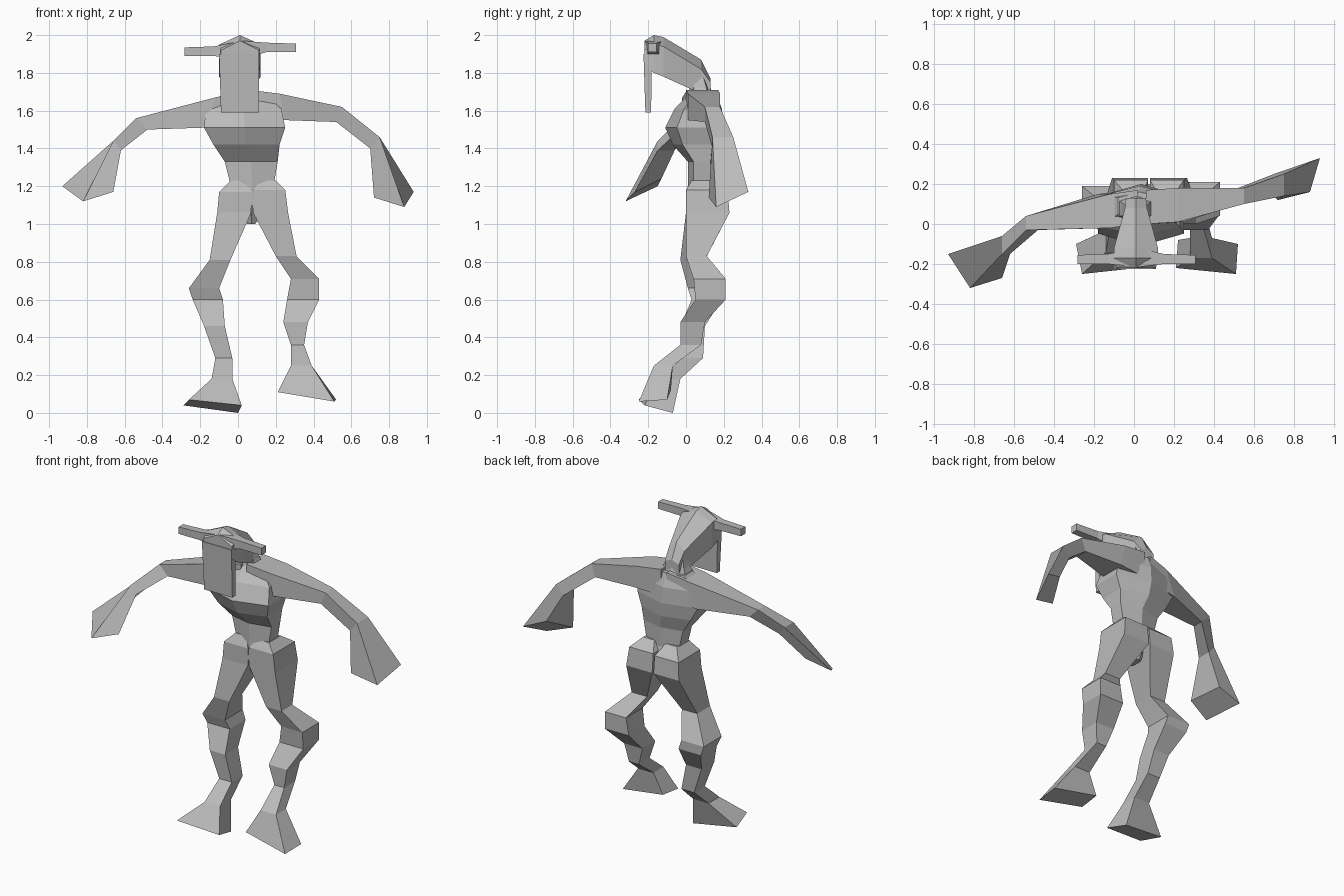
import bpy
import bmesh

cube = bpy.data.objects.get("Cube")
if cube:
    bpy.data.objects.remove(cube, do_unlink=True)

grey = bpy.data.materials.new("stone grey")
grey.use_nodes = True
COLOUR = (0.5, 0.5, 0.5, 1)
grey.diffuse_color = COLOUR
grey.node_tree.nodes["Principled BSDF"].inputs["Base Color"].default_value = COLOUR


def loft(name, rings):
    """Skin a closed, flat-shaded tube through matching rings of points."""
    bm = bmesh.new()
    loops = [[bm.verts.new(point) for point in ring] for ring in rings]
    count = len(loops[0])
    for lower, upper in zip(loops, loops[1:]):
        for i in range(count):
            j = (i + 1) % count
            bm.faces.new((lower[i], lower[j], upper[j], upper[i]))
    bm.faces.new(loops[0])
    bm.faces.new(loops[-1])
    bmesh.ops.recalc_face_normals(bm, faces=bm.faces)
    mesh = bpy.data.meshes.new(name)
    bm.to_mesh(mesh)
    bm.free()
    mesh.materials.append(grey)
    obj = bpy.data.objects.new(name, mesh)
    bpy.context.collection.objects.link(obj)
    return obj


def level_ring(z, left, right, front, back):
    """Four-sided horizontal section, used for legs and plates."""
    return [(left, front, z), (right, front, z), (right, back, z), (left, back, z)]


def body_ring(z, left, right, front, back):
    """Six-sided horizontal section with a centre ridge front and back."""
    middle = (left + right) / 2
    inset = (back - front) * 0.2
    near, far = front + inset, back - inset
    return [(middle, front, z), (right, near, z), (right, far, z),
            (middle, back, z), (left, far, z), (left, near, z)]


def arm_ring(low, high, front, back):
    """Four-sided section across an arm; low and high are (x, z)."""
    return [(low[0], front, low[1]), (low[0], back, low[1]),
            (high[0], back, high[1]), (high[0], front, high[1])]


def head_ring(y, half, low, side, ridge, middle=0.01):
    """Five-sided section across the head with a ridge on top."""
    return [(middle - half, y, low), (middle + half, y, low),
            (middle + half, y, side), (middle, y, ridge), (middle - half, y, side)]


# Torso, from the crotch to the base of the neck
loft("torso", [
    body_ring(z=1.0, left=0.05, right=0.09, front=0.04, back=0.13),
    body_ring(z=1.1, left=-0.04, right=0.19, front=0.0, back=0.2),
    body_ring(z=1.21, left=-0.04, right=0.19, front=0.01, back=0.16),
    body_ring(z=1.33, left=-0.07, right=0.21, front=0.01, back=0.16),
    body_ring(z=1.42, left=-0.13, right=0.22, front=-0.07, back=0.19),
    body_ring(z=1.51, left=-0.18, right=0.25, front=-0.11, back=0.2),
    body_ring(z=1.61, left=-0.17, right=0.23, front=-0.06, back=0.19),
    body_ring(z=1.69, left=-0.08, right=0.14, front=0.02, back=0.16),
])

# Neck
loft("neck", [
    body_ring(z=1.63, left=-0.1, right=0.12, front=0.0, back=0.16),
    body_ring(z=1.72, left=-0.06, right=0.08, front=0.02, back=0.13),
    body_ring(z=1.79, left=-0.04, right=0.06, front=0.0, back=0.11),
])

# Head, with the long flat face plate and the side horns
loft("head", [
    head_ring(y=-0.22, half=0.1, low=1.84, side=1.92, ridge=1.97),
    head_ring(y=-0.17, half=0.11, low=1.8, side=1.95, ridge=2.0),
    head_ring(y=-0.12, half=0.11, low=1.78, side=1.94, ridge=1.99),
    head_ring(y=0.08, half=0.055, low=1.69, side=1.82, ridge=1.87),
    head_ring(y=0.13, half=0.05, low=1.7, side=1.75, ridge=1.77),
])
loft("face_plate", [
    level_ring(z=1.59, left=-0.09, right=0.11, front=-0.215, back=-0.185),
    level_ring(z=1.9, left=-0.1, right=0.11, front=-0.225, back=-0.18),
])
for name, side, lift in (("right_horn", -1, 0), ("left_horn", 1, 0.02)):
    root, bend, tip = 0.02, side * 0.14 + 0.01, side * 0.295 + 0.012
    loft(name, [
        arm_ring((root, 1.87), (root, 1.97), front=-0.215, back=-0.12),
        arm_ring((bend, 1.89 + lift), (bend, 1.94 + lift), front=-0.2, back=-0.15),
        arm_ring((tip, 1.89 + lift), (tip, 1.935 + lift), front=-0.2, back=-0.155),
    ])

# Arms, each flaring into a wide mitten-like hand
loft("left_arm", [
    arm_ring((0.06, 1.54), (0.06, 1.71), front=0.0, back=0.17),
    arm_ring((0.25, 1.55), (0.22, 1.69), front=0.01, back=0.18),
    arm_ring((0.52, 1.54), (0.55, 1.62), front=0.1, back=0.18),
    arm_ring((0.7, 1.4), (0.75, 1.46), front=0.14, back=0.25),
    [(0.72, 0.12, 1.14), (0.8, 0.28, 1.22), (0.93, 0.33, 1.17), (0.88, 0.16, 1.09)],
])
loft("right_arm", [
    arm_ring((0.02, 1.53), (0.02, 1.7), front=0.0, back=0.17),
    arm_ring((-0.18, 1.51), (-0.12, 1.67), front=-0.02, back=0.15),
    arm_ring((-0.48, 1.5), (-0.54, 1.56), front=-0.03, back=0.04),
    arm_ring((-0.62, 1.39), (-0.66, 1.44), front=-0.15, back=-0.06),
    [(-0.66, -0.27, 1.17), (-0.76, -0.13, 1.24), (-0.93, -0.15, 1.2), (-0.82, -0.32, 1.12)],
])

# Legs, knobbly at the knee and flaring into wide feet
loft("left_leg", [
    level_ring(z=1.23, left=0.12, right=0.2, front=0.03, back=0.15),
    level_ring(z=1.18, left=0.08, right=0.25, front=0.0, back=0.22),
    level_ring(z=1.06, left=0.08, right=0.265, front=0.0, back=0.23),
    level_ring(z=0.83, left=0.2, right=0.31, front=0.0, back=0.11),
    level_ring(z=0.71, left=0.28, right=0.43, front=0.04, back=0.21),
    level_ring(z=0.6, left=0.26, right=0.43, front=0.05, back=0.21),
    level_ring(z=0.48, left=0.24, right=0.37, front=-0.03, back=0.1),
    level_ring(z=0.36, left=0.28, right=0.35, front=-0.03, back=0.08),
    level_ring(z=0.25, left=0.28, right=0.39, front=-0.17, back=-0.07),
    [(0.21, -0.22, 0.11), (0.51, -0.25, 0.06), (0.52, -0.1, 0.07), (0.22, -0.08, 0.12)],
])
loft("right_leg", [
    level_ring(z=1.23, left=-0.04, right=0.04, front=0.03, back=0.15),
    level_ring(z=1.17, left=-0.1, right=0.07, front=0.0, back=0.22),
    level_ring(z=1.06, left=-0.11, right=0.07, front=0.0, back=0.23),
    level_ring(z=0.81, left=-0.15, right=-0.04, front=-0.03, back=0.1),
    level_ring(z=0.66, left=-0.26, right=-0.1, front=0.01, back=0.19),
    level_ring(z=0.6, left=-0.24, right=-0.08, front=0.03, back=0.19),
    level_ring(z=0.46, left=-0.18, right=-0.07, front=-0.03, back=0.1),
    level_ring(z=0.29, left=-0.12, right=-0.03, front=-0.02, back=0.09),
    level_ring(z=0.18, left=-0.14, right=-0.03, front=-0.14, back=-0.03),
    [(-0.26, -0.25, 0.07), (0.02, -0.22, 0.04), (0.0, -0.07, 0.0), (-0.29, -0.1, 0.04)],
])
